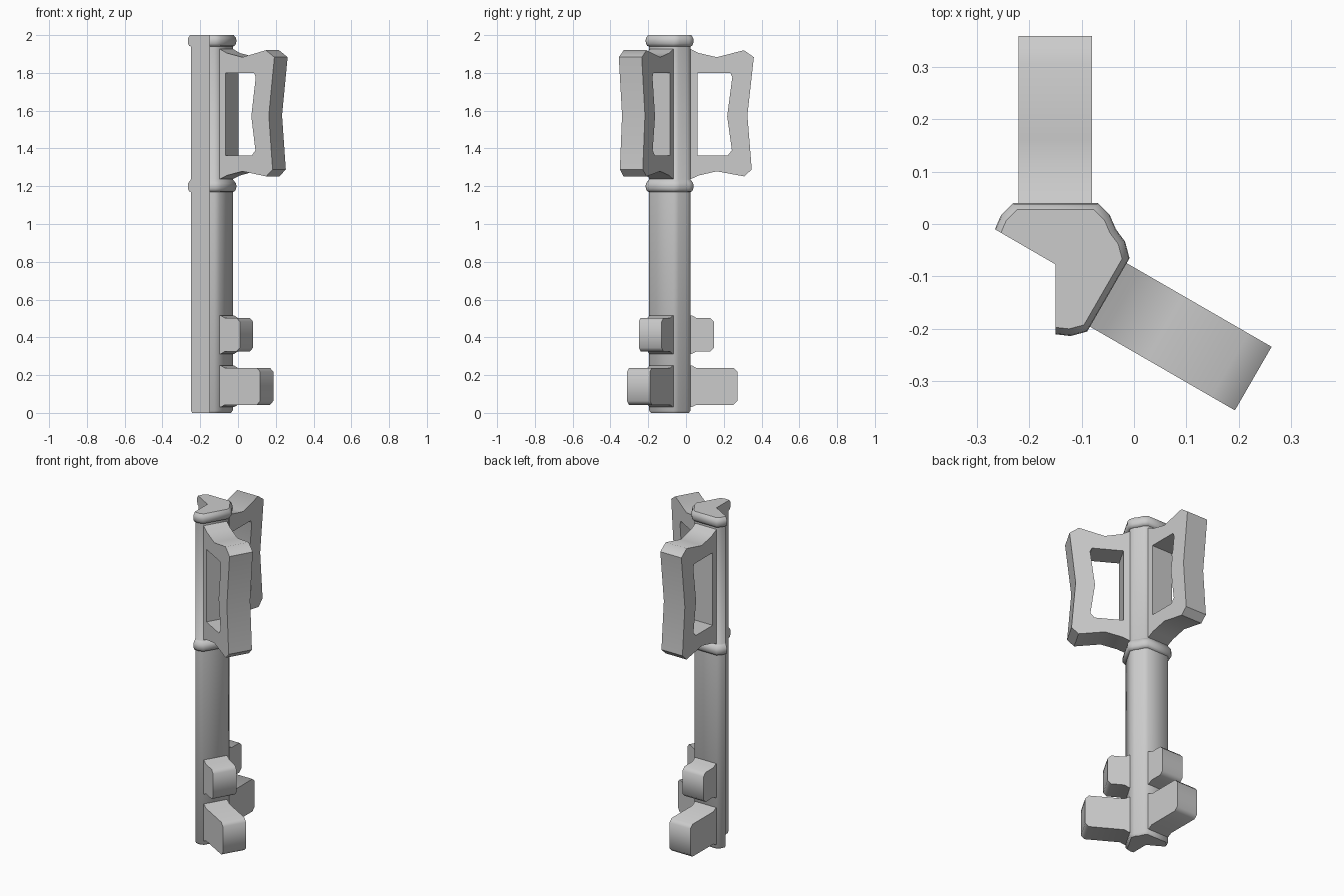
import bpy
import bmesh
from math import radians
from mathutils import Vector, Matrix

cube = bpy.data.objects.get("Cube")
if cube:
    bpy.data.objects.remove(cube, do_unlink=True)

GREY = (0.6, 0.6, 0.6, 1.0)
metal = bpy.data.materials.new("light grey")
metal.use_nodes = True
metal.diffuse_color = GREY
metal.node_tree.nodes["Principled BSDF"].inputs["Base Color"].default_value = GREY

AXIS = Vector((-0.15, -0.077, 0))   # where the two wings of the key meet
WINGS = {"back": 0, "front": -120}  # turn of each wing about the axis
HALF = 0.07                         # half thickness of the plates


def wing_matrix(turn):
    return Matrix.Translation(AXIS) @ Matrix.Rotation(radians(turn), 4, "Z")


def finish(name, bm):
    bmesh.ops.recalc_face_normals(bm, faces=bm.faces[:])
    mesh = bpy.data.meshes.new(name)
    bm.to_mesh(mesh)
    bm.free()
    mesh.materials.append(metal)
    obj = bpy.data.objects.new(name, mesh)
    bpy.context.collection.objects.link(obj)
    bpy.ops.object.select_all(action="DESELECT")
    obj.select_set(True)
    bpy.context.view_layer.objects.active = obj
    bpy.ops.object.shade_smooth_by_angle(angle=radians(50))


def plate(name, loops, turn):
    """Extrude a (distance out, height) outline, with optional holes, across a wing."""
    bm = bmesh.new()
    edges = []
    for loop in loops:
        verts = [bm.verts.new((-HALF, u, z)) for u, z in loop]
        edges += [bm.edges.new((a, b)) for a, b in zip(verts, verts[1:] + verts[:1])]
    bmesh.ops.triangle_fill(bm, edges=edges, use_beauty=True, normal=(1, 0, 0))
    out = bmesh.ops.extrude_face_region(bm, geom=bm.faces[:])
    moved = [g for g in out["geom"] if isinstance(g, bmesh.types.BMVert)]
    bmesh.ops.translate(bm, verts=moved, vec=(2 * HALF, 0, 0))
    bm.transform(wing_matrix(turn))
    finish(name, bm)


# Shaft with two rounded collars: one section lofted at several scales
half = [(0.1, 0.058), (0.09, 0.081), (0.07, 0.101)]
wing = [(-x, y) for x, y in half] + [(x, y) for x, y in reversed(half)]
section = [Vector((x, y, 0)) for x, y in wing]
turned = [Matrix.Rotation(radians(-120), 3, "Z") @ p for p in section]
outline = [Vector((0, 0, 0))] + section + turned[1:]

collar = [(0, 1), (0.003, 1.08), (0.015, 1.14), (0.03, 1.155), (0.045, 1.14), (0.06, 1.04)]
levels = [(0, 0.92), (0.013, 1)]
levels += [(1.17 + z, s) for z, s in collar] + [(1.235, 1)]
levels += [(1.94 + z, s) for z, s in collar]

bm = bmesh.new()
rows = [[bm.verts.new(AXIS + p * s + Vector((0, 0, z))) for p in outline] for z, s in levels]
for low, high in zip(rows, rows[1:]):
    for i in range(len(outline)):
        j = (i + 1) % len(outline)
        bm.faces.new((low[i], low[j], high[j], high[i]))
bm.faces.new(rows[0])
bm.faces.new(rows[-1])
finish("shaft_with_collars", bm)

# Handle frame outline and its window
frame = [(0.09, 1.93), (0.103, 1.926), (0.145, 1.905), (0.24, 1.883), (0.384, 1.92),
         (0.436, 1.883), (0.402, 1.575), (0.425, 1.289), (0.386, 1.252),
         (0.24, 1.279), (0.145, 1.257), (0.103, 1.238), (0.09, 1.235)]
window = [(0.137, 1.8), (0.312, 1.8), (0.322, 1.778), (0.295, 1.57),
          (0.32, 1.39), (0.298, 1.363), (0.137, 1.363)]


def tooth(reach, bottom, top):
    """Chamfered block with a small flare where it meets the shaft."""
    c = 0.02
    upper = [(0.09, top + 0.013), (0.108, top + 0.013), (0.132, top),
             (reach - c, top), (reach, top - c)]
    return upper + [(u, bottom + top - z) for u, z in reversed(upper)]


for side, turn in WINGS.items():
    plate(side + "_handle_frame", [frame, window], turn)
    plate(side + "_upper_tooth", [tooth(0.225, 0.325, 0.503)], turn)
    plate(side + "_lower_tooth", [tooth(0.349, 0.043, 0.238)], turn)
